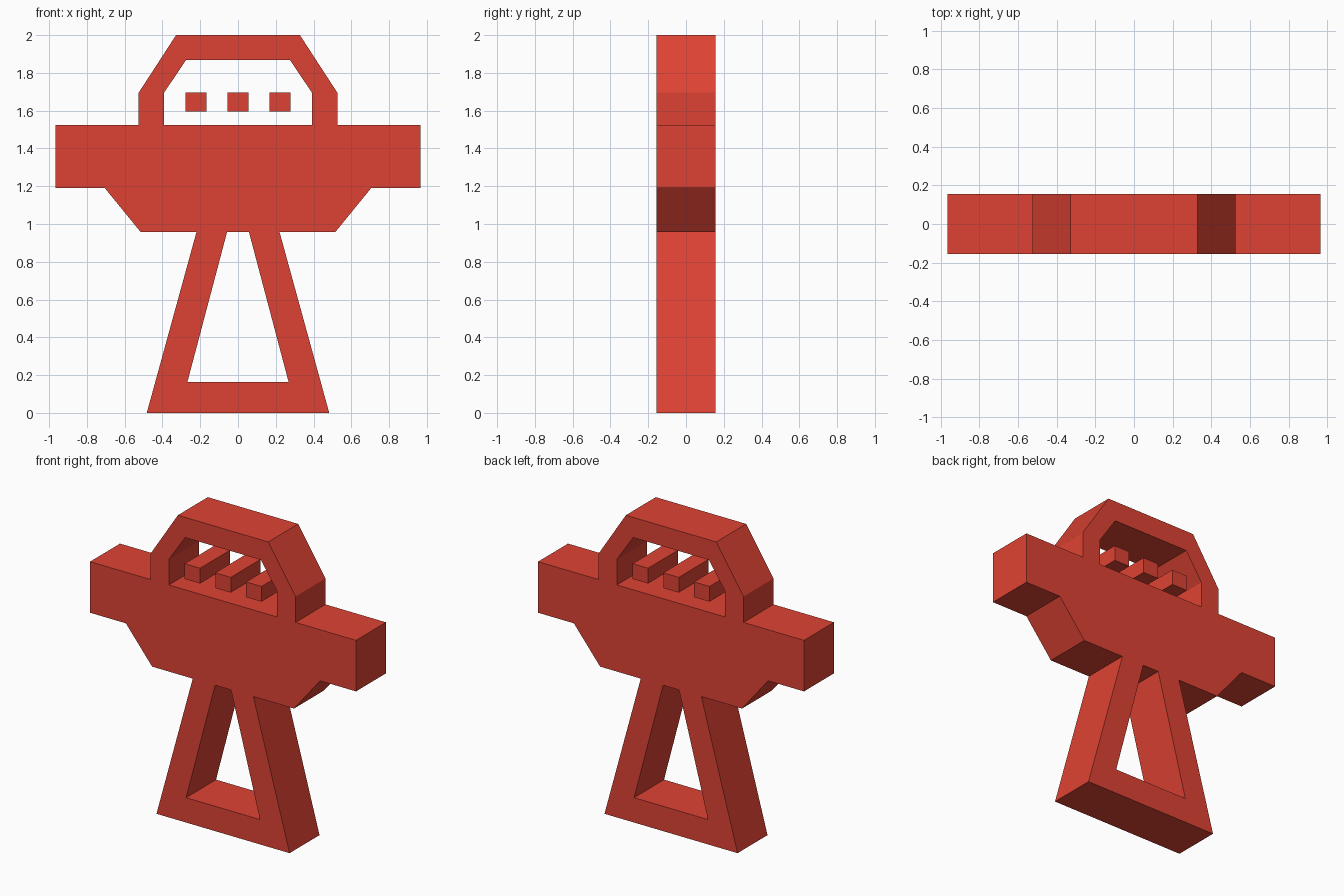
import bpy
import bmesh

if "Cube" in bpy.data.objects:
    bpy.data.objects.remove(bpy.data.objects["Cube"])

HALF_DEPTH = 0.155

red = bpy.data.materials.new("red")
red.diffuse_color = (0.73, 0.055, 0.033, 1.0)
red.use_nodes = True
red.node_tree.nodes["Principled BSDF"].inputs["Base Color"].default_value = red.diffuse_color


def mirrored(right_side):
    """Close a right-hand half outline (x, z) with its mirror image."""
    return right_side + [(-x, z) for x, z in reversed(right_side)]


def slab(name, outline):
    """Extrude a flat (x, z) outline through the full depth."""
    bm = bmesh.new()
    face = bm.faces.new([bm.verts.new((x, -HALF_DEPTH, z)) for x, z in outline])
    new = bmesh.ops.extrude_face_region(bm, geom=[face])["geom"]
    bmesh.ops.translate(bm, vec=(0, 2 * HALF_DEPTH, 0),
                        verts=[g for g in new if isinstance(g, bmesh.types.BMVert)])
    bmesh.ops.recalc_face_normals(bm, faces=bm.faces[:])
    mesh = bpy.data.meshes.new(name)
    bm.to_mesh(mesh)
    bm.free()
    mesh.materials.append(red)
    obj = bpy.data.objects.new(name, mesh)
    bpy.context.collection.objects.link(obj)
    return obj


# Wide crossbar with the tapered underside
slab("body", mirrored([(0.515, 0.957), (0.705, 1.19), (0.965, 1.19), (0.965, 1.525)]))

# Splayed legs joined by a foot bar
slab("leg_frame", mirrored([(0.268, 0.163), (0.058, 0.957), (0.22, 0.957), (0.483, 0.0)]))

# Chamfered arch on top
slab("top_arch", mirrored([(0.328, 2.0), (0.526, 1.695), (0.526, 1.525),
                           (0.393, 1.525), (0.393, 1.693), (0.275, 1.868)]))

# Three small bars floating inside the arch
for i, x in enumerate((-0.223, 0.0, 0.223)):
    slab(f"small_bar_{i + 1}", [(x - 0.056, 1.595), (x + 0.056, 1.595),
                                (x + 0.056, 1.695), (x - 0.056, 1.695)])
